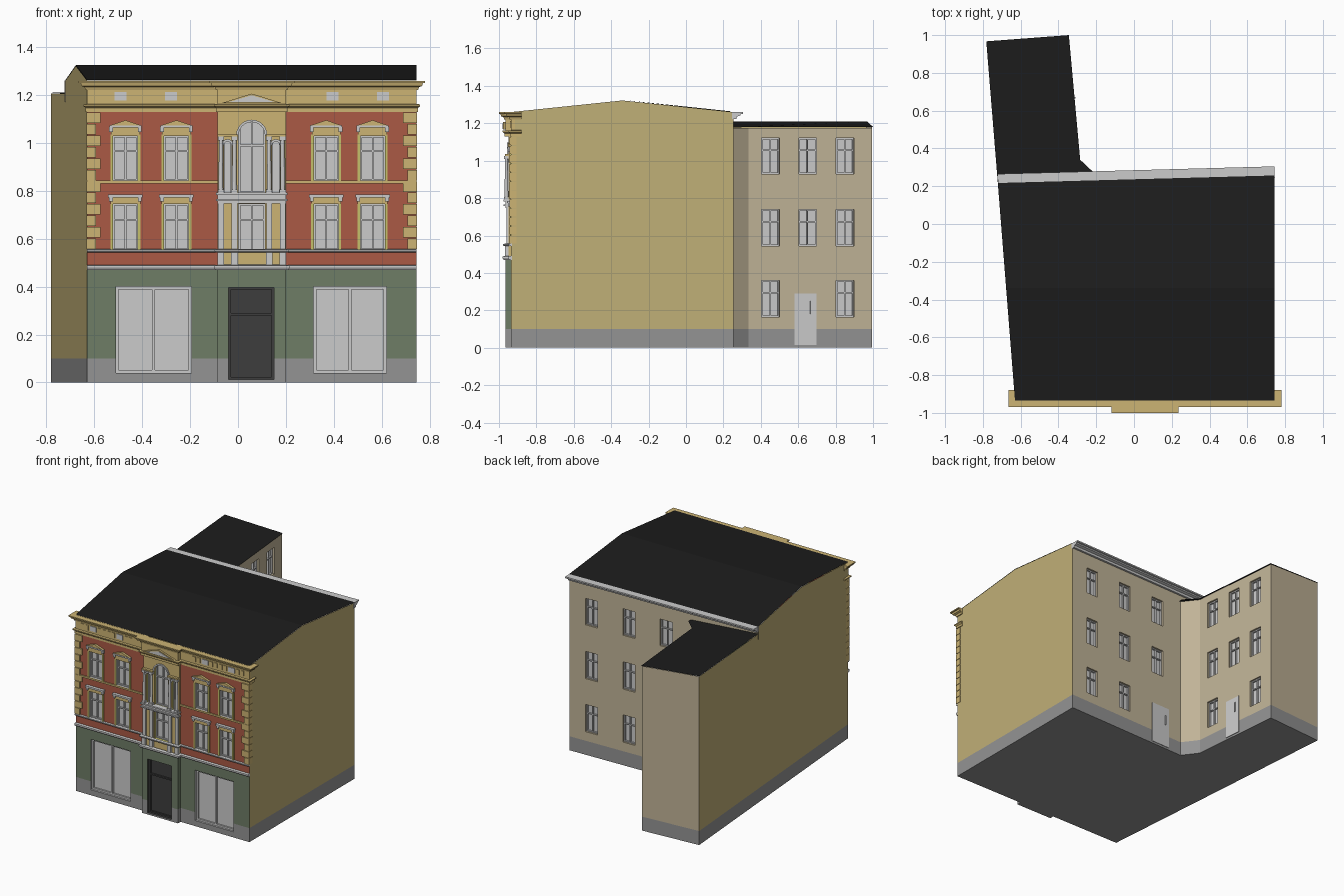
import bpy, bmesh, math
from mathutils import Matrix, Vector

if "Cube" in bpy.data.objects:
    bpy.data.objects.remove(bpy.data.objects["Cube"])


def mat(name, hexcol):
    m = bpy.data.materials.new(name)
    m.diffuse_color = [(int(hexcol[i:i + 2], 16) / 255) ** 2.2 for i in (0, 2, 4)] + [1]
    m.use_nodes = True
    m.node_tree.nodes["Principled BSDF"].inputs["Base Color"].default_value = m.diffuse_color
    return m


PLINTH, GREEN, BRICK = mat("plinth", "929292"), mat("green", "6E7C66"), mat("brick", "A95A47")
TAN, SIDE, BEIGE = mat("tan", "CBB273"), mat("side", "BFAE76"), mat("beige", "BFB296")
ROOF, DARK, OLIVE = mat("roof", "222222"), mat("dark", "404040"), mat("olive", "C4BE6A")
GREY = None


def finish(name, bm, mats, recalc=True):
    if recalc:
        bmesh.ops.recalc_face_normals(bm, faces=bm.faces)
    me = bpy.data.meshes.new(name)
    bm.to_mesh(me)
    bm.free()
    for m in mats:
        me.materials.append(m)
    o = bpy.data.objects.new(name, me)
    bpy.context.collection.objects.link(o)
    return o


def frame(ox, oy, dx, dy):
    """Wall frame: local x along the wall, local y outward, local z up."""
    d = Vector((dx, dy, 0)).normalized()
    return Matrix(((d.x, d.y, 0, ox), (d.y, -d.x, 0, oy), (0, 0, 1, 0), (0, 0, 0, 1)))


def boxes(name, M, items, m):
    bm = bmesh.new()
    for u0, u1, d0, d1, z0, z1 in items:
        T = Matrix.Translation(((u0 + u1) / 2, (d0 + d1) / 2, (z0 + z1) / 2))
        bmesh.ops.create_cube(bm, size=1, matrix=M @ T @ Matrix.Diagonal((u1 - u0, d1 - d0, z1 - z0, 1)))
    return finish(name, bm, [m])


def prism(name, M, profile, d0, d1, m):
    bm = bmesh.new()
    f = bm.faces.new([bm.verts.new(M @ Vector((u, d0, z))) for u, z in profile])
    r = bmesh.ops.extrude_face_region(bm, geom=[f])
    move = M.to_3x3() @ Vector((0, d1 - d0, 0))
    bmesh.ops.translate(bm, vec=move, verts=[v for v in r["geom"] if isinstance(v, bmesh.types.BMVert)])
    bm.faces.new([l.vert for l in f.loops]) if not f.is_valid else None
    return finish(name, bm, [m])


def wall(name, M, u0, u1, bands, holes=(), depth=.025, reveal=GREY):
    """Single-skin wall with colour bands and recessed openings."""
    bm = bmesh.new()
    face = lambda pts: bm.faces.new([bm.verts.new(M @ Vector(p)) for p in pts])
    us = sorted({u0, u1, *[h[i] for h in holes for i in (0, 1)]})
    zs = sorted({z for b in bands for z in b[:2]} | {h[i] for h in holes for i in (2, 3)})
    for a, b in zip(us, us[1:]):
        for c, d in zip(zs, zs[1:]):
            u, z = (a + b) / 2, (c + d) / 2
            if any(h[0] < u < h[1] and h[2] < z < h[3] for h in holes):
                continue
            f = face([(a, 0, c), (b, 0, c), (b, 0, d), (a, 0, d)])
            f.material_index = next(i for i, k in enumerate(bands) if k[0] < z < k[1])
    for a, b, c, d in holes:
        ring = [(a, c), (b, c), (b, d), (a, d)]
        for p, q in zip(ring, ring[1:] + ring[:1]):
            f = face([(p[0], 0, p[1]), (q[0], 0, q[1]), (q[0], -depth, q[1]), (p[0], -depth, p[1])])
            f.material_index = len(bands)
    bmesh.ops.remove_doubles(bm, verts=bm.verts, dist=1e-5)
    return finish(name, bm, [k[2] for k in bands] + [reveal], False)


def window(name, M, h, depth=.025, cols=2, transom=.66, m=GREY, b=.007):
    """Pane, outer frame, mullions and transom inside an opening."""
    a, c, z0, z1 = h
    y0, y1 = -depth - .004, -depth + .012
    it = [(a, c, y0, -depth, z0, z1), (a, a + b, y0, y1, z0, z1), (c - b, c, y0, y1, z0, z1),
          (a, c, y0, y1, z0, z0 + b), (a, c, y0, y1, z1 - b, z1)]
    top = z0 + (z1 - z0) * transom
    for i in range(1, cols):
        u = a + (c - a) * i / cols
        it.append((u - b / 2, u + b / 2, y0, y1, z0, z1))
    if transom < 1:
        it.append((a, c, y0, y1, top - b / 2, top + b / 2))
    boxes(name, M, it, m)


def sweep(name, path, profile, m):
    """Moulding profile (out, z) mitred along a square-cornered plan path."""
    pts = [Vector(p) for p in path]
    ns = [Vector(((q - p).y, -(q - p).x)).normalized() for p, q in zip(pts, pts[1:])]
    bm, rows = bmesh.new(), []
    for i, p in enumerate(pts):
        n = ns[min(i, len(ns) - 1)].copy()
        if 0 < i < len(ns):
            n += ns[i - 1]
        rows.append([bm.verts.new((p.x + n.x * d, p.y + n.y * d, z)) for d, z in profile])
    k = len(profile)
    for r, s in zip(rows, rows[1:]):
        for j in range(k):
            bm.faces.new((r[j], s[j], s[(j + 1) % k], r[(j + 1) % k]))
    bm.faces.new(rows[0])
    bm.faces.new(rows[-1])
    return finish(name, bm, [m])


def poly(name, pts, out, m):
    bm = bmesh.new()
    f = bm.faces.new([bm.verts.new(p) for p in pts])
    f.normal_update()
    if f.normal.dot(Vector(out)) < 0:
        f.normal_flip()
    return finish(name, bm, [m], False)


def arch_fill(name, M, c, zc, r, ztop, depth, m, n=12):
    """Fills the corners above a round arch inside a square opening."""
    bm = bmesh.new()
    A = [(c - r * math.cos(math.pi * i / n), zc + r * math.sin(math.pi * i / n)) for i in range(n + 1)]
    for (a, s), (b, t) in zip(A, A[1:]):
        for pts in ([(a, 0, s), (b, 0, t), (b, 0, ztop), (a, 0, ztop)],
                    [(b, 0, t), (a, 0, s), (a, -depth, s), (b, -depth, t)]):
            bm.faces.new([bm.verts.new(M @ Vector(p)) for p in pts])
    finish(name, bm, [m], False)
    arc = lambda q, w: [(c - q * math.cos(w * i), zc + q * math.sin(w * i)) for i in range(n + 1)]
    w = math.pi / n
    prism(name + "_ring", M, arc(r + .01, w) + arc(r, w)[::-1], -.002, .008, GREY)


# Plan: wall lines
lx = lambda y: -.63 - .15 * (y + .935) / 1.9
FY, XR, B0, B1, BC = -.935, .745, -.085, .2, .0575
C, D, E, F, G = (XR, .255), (-.21, .229), (-.29, .335), (-.35, .995), (-.78, .965)
front, bay, up = frame(0, FY, 1, 0), frame(0, -.965, 1, 0), frame(0, -.95, 1, 0)
back = frame(*C, -1.47, -.04)
wing = frame(*E, F[0] - E[0], F[1] - E[1])

# Street facade with shop windows and upper windows
centres = [-.47, -.257, .368, .562]
for side, x0, x1, shop, cs in (("left", -.63, B0, (-.51, -.195), centres[:2]), ("right", B1, XR, (.315, .62), centres[2:])):
    holes = [(*shop, .04, .4)]
    window(f"shop_window_{side}", front, holes[0], cols=2, transom=1, b=.012)
    for i, c in enumerate(cs):
        for fl, z0, z1 in ((1, .552, .745), (2, .843, 1.03)):
            holes.append((c - .052, c + .052, z0, z1))
            window(f"window_{side}_{i}_{fl}", front, holes[-1])
    wall(f"facade_{side}", front, x0, x1, [(0, .1, PLINTH), (.1, .47, GREEN), (.47, 1.13, BRICK), (1.13, 1.26, TAN)], holes)
    boxes(f"string_course_{side}", front, [(x0, x1, -.002, .008, .831, .843)], TAN)

# Window surrounds, hoods and pediments
for i, c in enumerate(centres):
    boxes(f"jambs_{i}", front, [(c + s * .057 - .006, c + s * .057 + .006, -.002, .006, z, z + .195)
                                for s in (-1, 1) for z in (.552, .84)], OLIVE)
    boxes(f"lintels_{i}", front, [(c - .062, c + .062, -.002, .008, .745, .772), (c - .06, c + .06, -.002, .008, 1.03, 1.066)], TAN)
    boxes(f"hoods_{i}", front, [(c - .072, c + .072, -.002, .022, .773, .785), (c - .067, c + .067, -.002, .02, 1.064, 1.073)]
          + [(c + s * .06 - .008, c + s * .06 + .008, -.002, .016, z, z + .02) for s in (-1, 1) for z in (.755, 1.046)], GREY)
    prism(f"pediment_{i}", front, [(c - .065, 1.073), (c + .065, 1.073), (c, 1.095)], -.002, .016, TAN)
    cv = [-.49, -.28, .395, .605][i]
    boxes(f"attic_vent_{i}", front, [(cv - .025, cv + .025, -.002, .006, 1.178, 1.213)], GREY)
    boxes(f"frieze_panels_{i}", front, [(cv + o - .012, cv + o + .012, -.002, .005, 1.178, 1.213)
                                        for o in (-.085, -.05, .05, .085)], TAN)

# Corner quoins, alternately long and short
boxes("quoins", front, [q for k in range(12) for w in [.055 if k % 2 else .037] for z in [.557 + k * .0478]
                        for q in ((-.633, -.63 + w, -.03, .01, z, z + .044), (XR - w, XR + .003, -.03, .01, z, z + .044))], TAN)

# Central bay: ground floor with door
door = (-.04, .15, .012, .397)
gb = [(0, .1, PLINTH), (.1, .48, GREEN)]
wall("bay_ground", bay, B0, B1, gb, [door], .03, DARK)
window("front_door", bay, door, .03, cols=1, transom=.71, m=DARK, b=.01)
for n, Mx in (("left", frame(B0, FY, 0, -1)), ("right", frame(B1, -.965, 0, 1))):
    wall(f"bay_cheek_{n}", Mx, 0, .03, gb)
wall("bay_upper_left_cheek", frame(B0, FY, 0, -1), 0, .015, [(.48, 1.17, TAN)])
wall("bay_upper_right_cheek", frame(B1, -.95, 0, 1), 0, .015, [(.48, 1.17, TAN)])

# Central bay: upper floors with arched window and niches
mid, arch = (.003, .112, .55, .745), (.0025, .1125, .79, 1.092)
niches = [(c - .016, c + .016, .79, 1.012) for c in (-.0435, .1585)]
wall("bay_upper", up, B0, B1, [(.48, 1.2, TAN)], [mid, arch] + niches, .03, OLIVE)
window("bay_window", up, mid, .03)
window("arched_window", up, arch, .03)
arch_fill("window_arch", up, BC, 1.032, .055, 1.092, .03, TAN)
for i, h in enumerate(niches):
    window(f"side_light_{i}", up, h, .03, cols=1, transom=1, b=.004)
    arch_fill(f"side_arch_{i}", up, (h[0] + h[1]) / 2, .99, .016, 1.012, .03, TAN, 8)
cols = [BC + s * o for s in (-1, 1) for o in (.0725, .129)]
boxes("bay_pilasters", up, [(c - .012, c + .012, -.002, .011, .55, .75) for c in cols]
      + [(c - .014, c + .014, -.002, .017, .49, .55) for c in cols], GREY)
boxes("bay_entablature", up, [(B0, B1, -.002, .014, .748, .79), (B0 - .006, B1 + .006, -.01, .026, .758, .766),
                              (B0 - .006, B1 + .006, -.01, .026, .782, .792)], GREY)
bm = bmesh.new()
for c in cols:
    bmesh.ops.create_cone(bm, cap_ends=True, segments=12, radius1=.01, radius2=.008, depth=.21,
                          matrix=Matrix.Translation((c, -.96, .907)))
finish("bay_columns", bm, [GREY])
boxes("column_caps", up, [(c - .013, c + .013, -.002, .022, z, z + .016) for c in cols for z in (.79, 1.01)], GREY)
boxes("column_imposts", up, [(BC + s * .1005 - .042, BC + s * .1005 + .042, -.002, .018, 1.026, 1.036) for s in (-1, 1)], TAN)
prism("bay_pediment", bay, [(-.07, 1.166), (.185, 1.166), (BC, 1.206)], -.002, .014, TAN)
prism("bay_pediment_panel", bay, [(-.04, 1.17), (.155, 1.17), (BC, 1.199)], .013, .017, GREY)

# Mouldings that run across the front and break around the bay
path = [(-.63, -.88), (-.63, FY), (B0, FY), (B0, -.965), (B1, -.965), (B1, FY), (XR, FY), (XR, -.88)]
flat = path[1:-1]
sweep("shopfront_cornice", flat, [(-.005, .47), (.01, .47), (.016, .48), (.016, .488), (-.005, .492)], GREY)
sweep("sill_band", flat, [(-.005, .543), (.008, .543), (.014, .549), (.014, .555), (-.005, .557)], GREY)
sweep("architrave", path, [(-.03, 1.13), (.006, 1.13), (.006, 1.146), (.016, 1.154), (.016, 1.161), (-.03, 1.166)], TAN)
sweep("frieze", flat, [(-.02, 1.16), (.001, 1.16), (.001, 1.24), (-.02, 1.24)], TAN)
sweep("main_cornice", path, [(-.03, 1.22), (.007, 1.22), (.011, 1.233), (.024, 1.238), (.027, 1.25), (.035, 1.251),
                             (.035, 1.259), (-.03, 1.259)], TAN)

# Side walls with gables
L = lambda y, z: (lx(y), y, z)
poly("right_gable", [(XR, FY, .1), (XR, .255, .1), (XR, .255, 1.26), (XR, -.34, 1.322), (XR, FY, 1.26)], (1, 0, 0), SIDE)
poly("right_plinth", [(XR, FY, 0), (XR, .255, 0), (XR, .255, .1), (XR, FY, .1)], (1, 0, 0), PLINTH)
poly("left_wall", [L(FY, .1), L(.965, .1), L(.965, 1.207), L(.215, 1.207), L(.215, 1.26), L(-.34, 1.322), L(FY, 1.26)], (-1, 0, 0), SIDE)
poly("left_plinth", [L(FY, 0), L(.965, 0), L(.965, .1), L(FY, .1)], (-1, 0, 0), PLINTH)

# Courtyard walls: main back, chamfer, wing side, wing end
rows = [(.165, .36), (.545, .74), (.93, 1.12)]
yard = [(0, .1, PLINTH), (.1, 1.176, BEIGE)]


def yard_wall(name, M, length, spans, door, skip):
    holes = [(a, b, *r) for i, (a, b) in enumerate(spans) for k, r in enumerate(rows) if (i, k) != skip]
    for i, h in enumerate(holes):
        window(f"{name}_window_{i}", M, h)
    boxes(f"{name}_door", M, [(door[0], door[1], -.012, .003, door[2], door[3]),
                              (door[1] - .035, door[1] - .028, 0, .01, .18, .25)], GREY)
    wall(name, M, 0, length, yard, holes, reveal=BEIGE)


yard_wall("back_wall", back, .956, [(.125, .22), (.415, .51), (.705, .8)], (.705, .85, .015, .31), (2, 0))
yard_wall("wing_wall", wing, .663, [(.07, .165), (.27, .365), (.47, .565)], (.245, .365, .015, .29), (1, 0))
wall("back_wall_top", back, 0, 1.47, [(1.17, 1.26, BEIGE)])
wall("chamfer_wall", frame(*D, E[0] - D[0], E[1] - D[1]), 0, math.dist(D, E), yard)
poly("wing_end", [(*F, .1), (*G, .1), (*G, 1.207), (*F, 1.178)], (0, 1, 0), BEIGE)
poly("wing_end_plinth", [(*F, 0), (*G, 0), (*G, .1), (*F, .1)], (0, 1, 0), PLINTH)

# Roofs, rear gutter and underside
poly("roof_front", [L(FY, 1.262), (XR, FY, 1.262), (XR, -.34, 1.325), L(-.34, 1.325)], (0, 0, 1), ROOF)
poly("roof_back", [(XR, .257, 1.262), L(.217, 1.262), L(-.34, 1.325), (XR, -.34, 1.325)], (0, 0, 1), ROOF)
prof = [(-.01, 1.222), (.014, 1.222), (.018, 1.236), (.036, 1.242), (.038, 1.25), (.05, 1.251), (.05, 1.261), (-.01, 1.261)]
sweep("rear_gutter", [C, (lx(.215), .215)], prof, GREY)
poly("wing_roof", [(lx(.21), .21, 1.21), (-.2, .225, 1.177), (-.2, .26, 1.177), (-.285, .34, 1.181), (-.345, 1.0, 1.181), (-.782, .967, 1.21)],
     (0, 0, 1), ROOF)
poly("underside", [(*p, 0) for p in [L(FY, 0)[:2], *path[2:6], (XR, FY), C, D, E, F, G]], (0, 0, -1), PLINTH)
